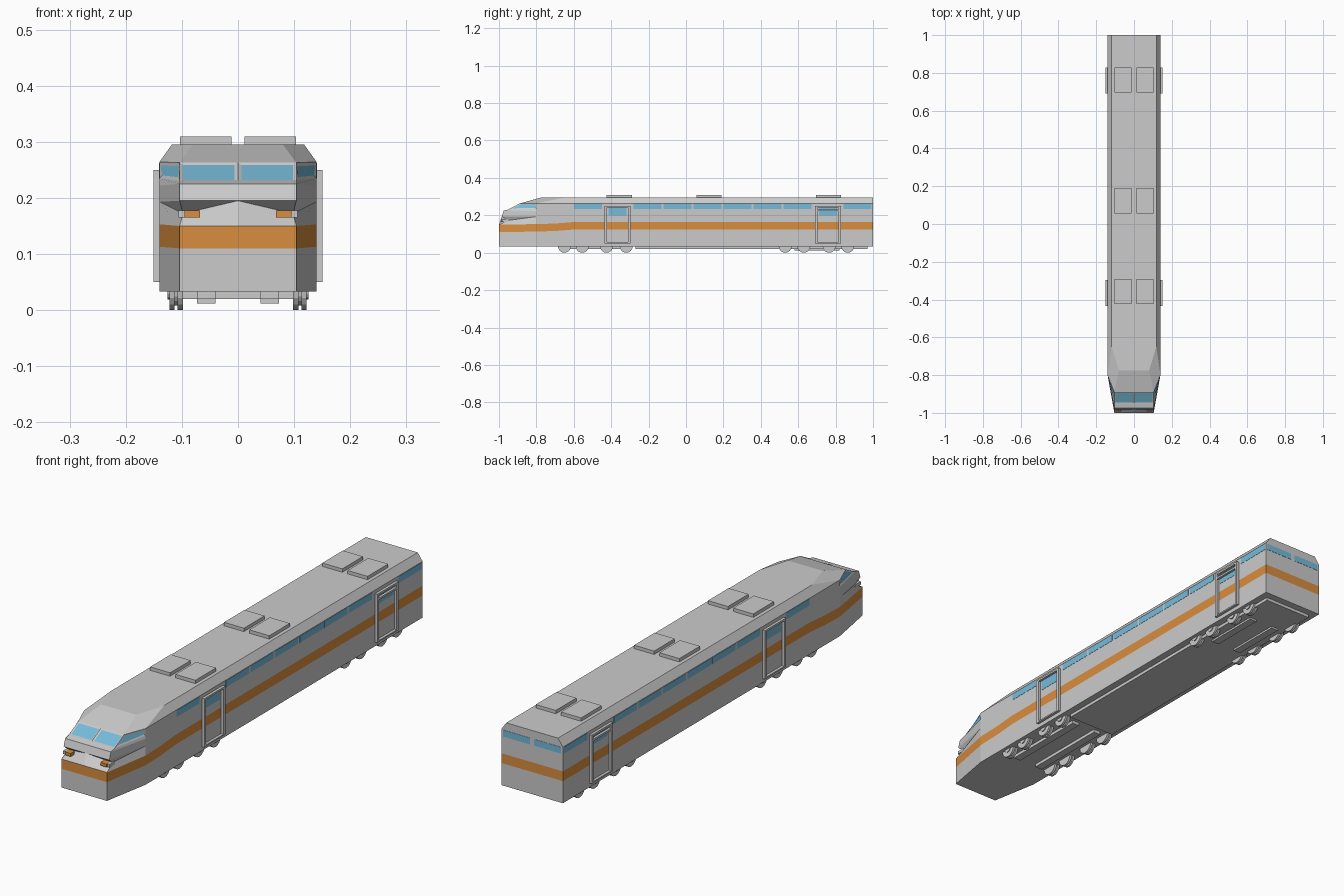
import bpy, bmesh
from math import radians
from mathutils import Matrix, Vector

if "Cube" in bpy.data.objects:
    bpy.data.objects.remove(bpy.data.objects["Cube"])


def material(name, colour):
    mat = bpy.data.materials.new(name)
    mat.use_nodes = True
    mat.diffuse_color = (*colour, 1)
    bsdf = next(n for n in mat.node_tree.nodes if n.type == 'BSDF_PRINCIPLED')
    bsdf.inputs["Base Color"].default_value = (*colour, 1)
    return mat


GREY = material("light grey paint", (0.6, 0.6, 0.6))
ORANGE = material("orange paint", (0.7, 0.27, 0.05))
BLUE = material("blue glass", (0.18, 0.5, 0.7))


def mirror(bm):
    bmesh.ops.mirror(bm, geom=bm.verts[:] + bm.edges[:] + bm.faces[:],
                     axis='X', merge_dist=0.0001)
    bmesh.ops.recalc_face_normals(bm, faces=bm.faces[:])


def finish(bm, name, *mats):
    mesh = bpy.data.meshes.new(name)
    bm.to_mesh(mesh)
    bm.free()
    for mat in mats:
        mesh.materials.append(mat)
    obj = bpy.data.objects.new(name, mesh)
    bpy.context.collection.objects.link(obj)
    return obj


def add_box(bm, xs, ys, zs):
    """Box spanning the given (low, high) pairs."""
    spans = (xs, ys, zs)
    size = [b - a for a, b in spans]
    centre = Vector([(a + b) / 2 for a, b in spans])
    bmesh.ops.create_cube(bm, size=1, matrix=Matrix.Translation(centre) @ Matrix.Diagonal((*size, 1)))


def boxes(name, mat, spans):
    """One object made of boxes on the left, repeated on the right."""
    bm = bmesh.new()
    for span in spans:
        add_box(bm, *span)
    mirror(bm)
    return finish(bm, name, mat)


# Body shell: columns of points from the nose centre round to the rear centre
def nose_column(x):
    corner = x > 0
    crease = (x - 0.006, -0.955, 0.172) if corner else (x, -0.985, 0.195)
    roof_x = 0.08 if corner else 0
    return [(x, -1, 0.033), (x, -1, 0.11), (x, -1, 0.15), crease, (x, -0.985, 0.195),
            (x, -0.975, 0.225), (x, -0.95, 0.231), (x, -0.89, 0.263), (roof_x, -0.775, 0.295)]


def side_column(x, y, roof_x, roof_y, rise):
    levels = (0.033, 0.11 + rise, 0.15 + rise, 0.193, 0.193, 0.222, 0.235, 0.264)
    return [(x, y, z) for z in levels] + [(roof_x, roof_y, 0.295)]


HALF, ROOF = 0.14, 0.118
columns = [nose_column(0), nose_column(0.104),
           side_column(HALF, -0.8, ROOF, -0.65, 0.003),
           side_column(HALF, -0.7, ROOF, -0.65, 0.006),
           side_column(HALF, -0.6, ROOF, -0.6, 0.014),
           side_column(HALF, 1, ROOF, 1, 0.014),
           side_column(0, 1, 0, 1, 0.014)]

bm = bmesh.new()
cache = {}


def add_face(points, index=0):
    corners = []
    for p in points:
        vert = cache.get(p) or cache.setdefault(p, bm.verts.new(p))
        if vert not in corners:
            corners.append(vert)
    if len(corners) > 2:
        bm.faces.new(corners).material_index = index


STRIPE_LEVEL, GLASS_LEVEL = 1, 6
for c, (a, b) in enumerate(zip(columns, columns[1:])):
    for k in range(len(a) - 1):
        index = 1 if k == STRIPE_LEVEL else 2 if k == GLASS_LEVEL and c < 2 else 0
        add_face((a[k], b[k], b[k + 1], a[k + 1]), index)
add_face([col[0] for col in columns])
add_face([col[-1] for col in columns])
mirror(bm)

# Windscreen and cab side windows set into their frames
glass = [f for f in bm.faces if f.material_index == 2]
rims = bmesh.ops.inset_individual(bm, faces=glass, thickness=0.006, depth=-0.002,
                                  use_even_offset=True)
for f in rims["faces"]:
    f.material_index = 0
finish(bm, "body_shell", GREY, ORANGE, BLUE)

# Passenger windows
SKIN = (HALF - 0.002, HALF + 0.001)
WINDOW_Z = (0.235, 0.262)
starts = [-0.6, 0.843] + [-0.28 + 0.16 * i for i in range(6)]
boxes("side_windows", BLUE, [(SKIN, (y, y + 0.15), WINDOW_Z) for y in starts])
boxes("rear_windows", BLUE, [((0.01, 0.132), (0.995, 1), WINDOW_Z)]).location.y = 0.001

# Doors: raised frame posts, rails and a pane
PROUD = (HALF - 0.002, 0.151)
T = 0.012
DOORS = (("front", -0.435, False), ("rear", 0.69, True))
for label, y, has_bar in DOORS:
    end = y + 0.138
    frame = [(PROUD, (y, y + T), (0.05, 0.25)),
             (PROUD, (end - T, end), (0.05, 0.25)),
             (PROUD, (y, end), (0.242, 0.25)),
             (PROUD, (y, end), (0.05, 0.056))]
    if has_bar:
        frame.append((PROUD, (y, end), (0.222, 0.23)))
    boxes(label + "_door_frames", GREY, frame)
    boxes(label + "_door_glass", BLUE, [(SKIN, (y + 0.02, end - 0.02), (0.2, 0.242))])

# Roof equipment covers
boxes("roof_units", GREY, [((0.012, 0.103), (y, y + 0.134), (0.29, 0.309))
                           for y in (-0.424, 0.056, 0.695)])

# Headlights and their outer housings
boxes("headlights", ORANGE, [((0.068, 0.095), (-0.99, -0.95), (0.165, 0.178))])
boxes("headlight_housings", GREY, [((0.095, 0.106), (-0.985, -0.95), (0.165, 0.178))])

# Underframe and bogie beams
boxes("underframe", GREY, [((0, 0.11), (-0.27, 0.97), (0.02, 0.034))])
boxes("bogie_beams", GREY, [((0.04, 0.073), (-0.67, -0.3), (0.02, 0.034)),
                            ((0.04, 0.073), (0.58, 0.82), (0.012, 0.034))])

# Wheels: two discs on a narrower core, with an axle cap
bm = bmesh.new()
DISCS = ((0.098, 0.108, 0.035), (0.106, 0.115, 0.027), (0.113, 0.122, 0.035), (0.12, 0.126, 0.016))
for y in (-0.65, -0.555, -0.425, -0.32, 0.53, 0.63, 0.765, 0.865):
    for x0, x1, radius in DISCS:
        place = Matrix.Translation(((x0 + x1) / 2, y, 0.035)) @ Matrix.Rotation(radians(90), 4, 'Y')
        bmesh.ops.create_cone(bm, cap_ends=True, segments=16, radius1=radius,
                              radius2=radius, depth=x1 - x0, matrix=place)
mirror(bm)
finish(bm, "wheels", GREY)
